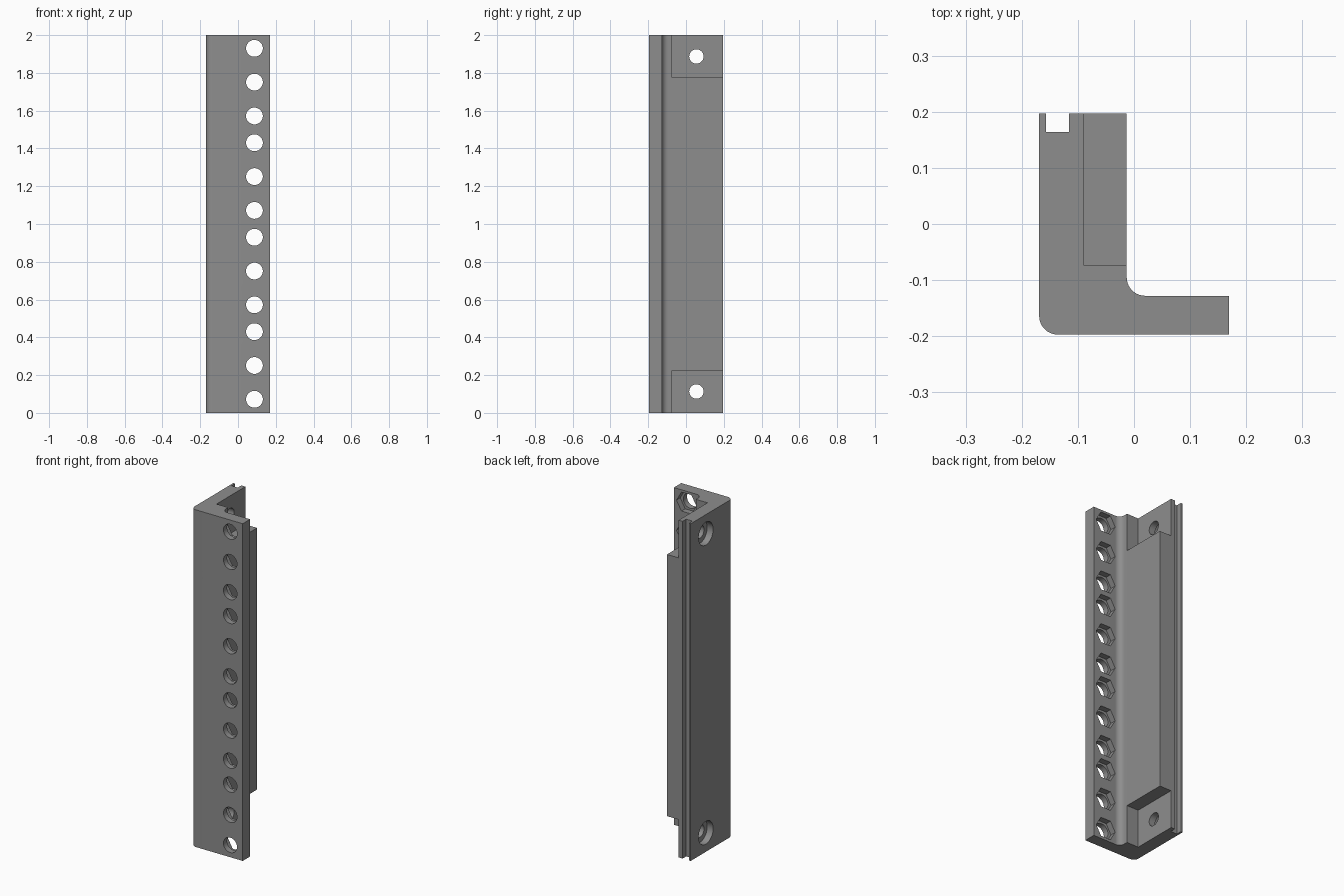
import bpy, bmesh, math
from mathutils import Matrix, Vector

if "Cube" in bpy.data.objects:
    bpy.data.objects.remove(bpy.data.objects["Cube"])

grey = bpy.data.materials.new("mid grey")
grey.diffuse_color = (0.27, 0.27, 0.27, 1)
grey.use_nodes = True
grey.node_tree.nodes["Principled BSDF"].inputs["Base Color"].default_value = grey.diffuse_color


def arc(cx, cy, r, a0, a1, n=10):
    return [(cx + r * math.cos(math.radians(a0 + (a1 - a0) * i / n)),
             cy + r * math.sin(math.radians(a0 + (a1 - a0) * i / n))) for i in range(n + 1)]


def make_object(name, bm):
    bmesh.ops.recalc_face_normals(bm, faces=bm.faces[:])
    mesh = bpy.data.meshes.new(name)
    bm.to_mesh(mesh)
    bm.free()
    mesh.materials.append(grey)
    ob = bpy.data.objects.new(name, mesh)
    bpy.context.collection.objects.link(ob)
    return ob


def add_box(bm, lo, hi):
    lo, hi = Vector(lo), Vector(hi)
    m = Matrix.Translation((lo + hi) / 2) @ Matrix.Diagonal((*(hi - lo), 1))
    bmesh.ops.create_cube(bm, size=1, matrix=m)


def add_prism(bm, axis, centre, radius, length, sides):
    rot = Matrix.Rotation(math.pi / 2, 4, 'Y' if axis == 'x' else 'X')
    bmesh.ops.create_cone(bm, cap_ends=True, segments=sides, radius1=radius, radius2=radius,
                          depth=length, matrix=Matrix.Translation(centre) @ rot
                          @ Matrix.Rotation(math.pi / 2 if sides == 6 else 0, 4, 'Z'))


def cut(target, name, bm):
    cutter = make_object(name, bm)
    mod = target.modifiers.new(name, 'BOOLEAN')
    mod.operation = 'DIFFERENCE'
    mod.solver = 'EXACT'
    mod.object = cutter
    bpy.context.view_layer.objects.active = target
    bpy.ops.object.modifier_apply(modifier=name)
    bpy.data.objects.remove(cutter, do_unlink=True)


# L-shaped rail: rounded outer corner, filleted inner corner, slot in the back edge
profile = (arc(-0.136, -0.164, 0.033, 180, 270)
           + [(0.169, -0.197), (0.169, -0.128)]
           + arc(0.02, -0.095, 0.033, 270, 180)
           + [(-0.013, 0.197), (-0.116, 0.197), (-0.116, 0.164),
              (-0.157, 0.164), (-0.157, 0.197), (-0.169, 0.197)])
bm = bmesh.new()
base = bm.faces.new([bm.verts.new((x, y, 0)) for x, y in profile])
top = bmesh.ops.extrude_face_region(bm, geom=[base])
bmesh.ops.translate(bm, vec=(0, 0, 2),
                    verts=[g for g in top['geom'] if isinstance(g, bmesh.types.BMVert)])
rail = make_object("rack_rail", bm)

# Stepped recesses at both ends
bm = bmesh.new()
add_box(bm, (-0.09, -0.073, 1.776), (0.1, 0.3, 2.1))
add_box(bm, (-0.09, -0.073, -0.1), (0.1, 0.3, 0.224))
cut(rail, "end_recesses", bm)

# Side mounting holes and their counterbores
ends = (0.113, 1.887)
bm = bmesh.new()
for z in ends:
    add_prism(bm, 'x', (-0.13, 0.055, z), 0.038, 0.2, 40)
cut(rail, "side_holes", bm)
bm = bmesh.new()
for z in ends:
    add_prism(bm, 'x', (-0.18, 0.055, z), 0.068, 0.1, 40)
cut(rail, "side_counterbores", bm)

# Front rack holes, three per unit, with hexagonal nut pockets behind
heights = [0.5 * unit + z for unit in range(4) for z in (0.072, 0.251, 0.430)]
bm = bmesh.new()
for z in heights:
    add_prism(bm, 'y', (0.087, -0.16, z), 0.0445, 0.2, 40)
cut(rail, "rack_holes", bm)
bm = bmesh.new()
for z in heights:
    add_prism(bm, 'y', (0.087, -0.113, z), 0.065, 0.1, 6)
cut(rail, "nut_pockets", bm)

bpy.ops.object.select_all(action='DESELECT')
rail.select_set(True)
bpy.context.view_layer.objects.active = rail
bpy.ops.object.shade_smooth_by_angle(angle=math.radians(30))
